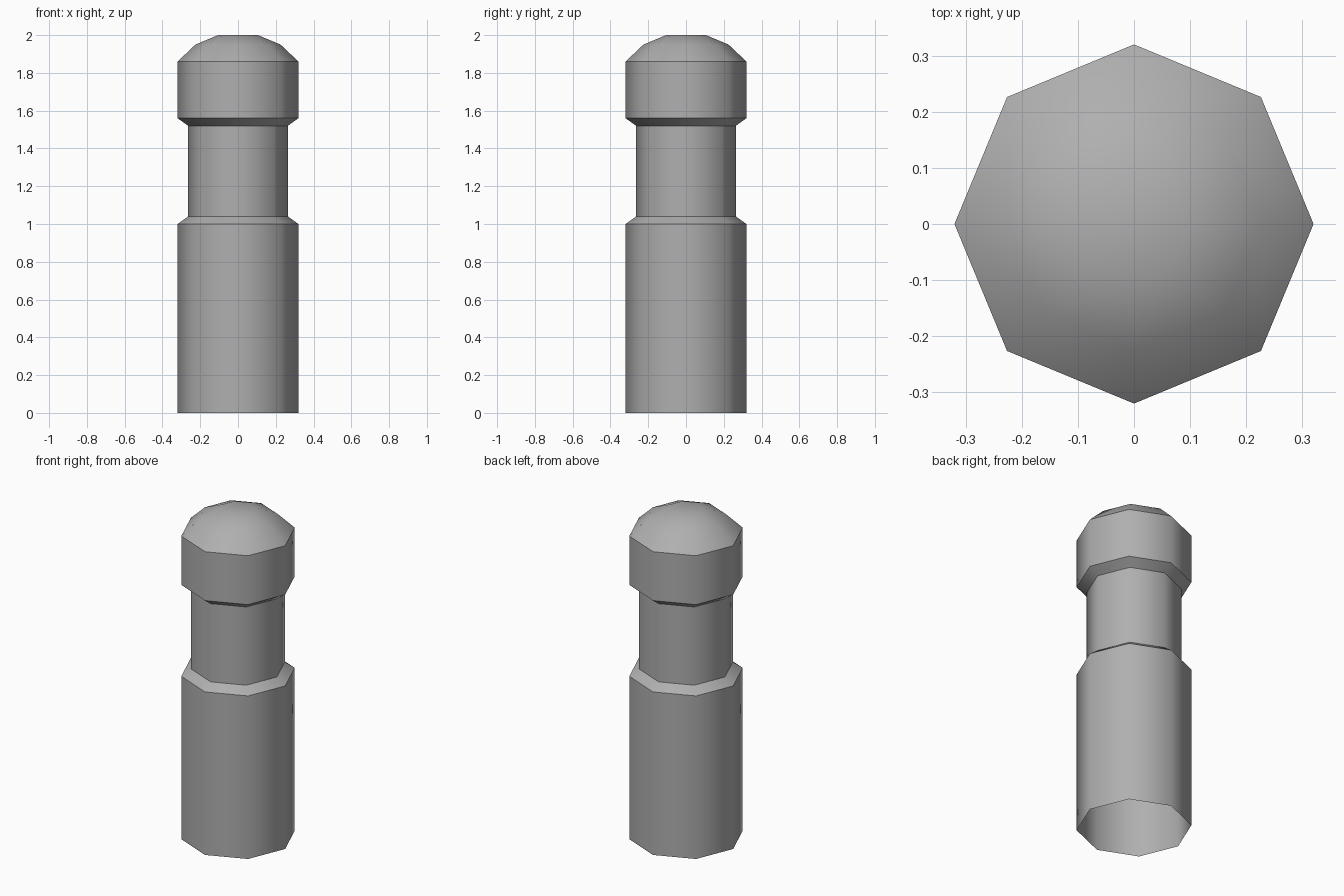
import bpy, bmesh, math

if "Cube" in bpy.data.objects:
    bpy.data.objects.remove(bpy.data.objects["Cube"])

SIDES = 8
# profile: (radius, height, sharp ring)
PROFILE = [(0.32, 0.0, True), (0.32, 1.0, True), (0.264, 1.04, True),
           (0.264, 1.52, True), (0.32, 1.56, True), (0.32, 1.86, True),
           (0.225, 1.95, False), (0.105, 2.0, False)]

bm = bmesh.new()
rings = []
for r, z, sharp in PROFILE:
    rings.append([bm.verts.new((r * math.cos(math.tau * i / SIDES),
                                r * math.sin(math.tau * i / SIDES), z))
                  for i in range(SIDES)])

# side walls, open at the bottom
for low, high in zip(rings, rings[1:]):
    for i in range(SIDES):
        j = (i + 1) % SIDES
        bm.faces.new((low[i], low[j], high[j], high[i]))
# crown of the dome
bm.faces.new(rings[-1])

# smooth shading with crisp collar rings
for f in bm.faces:
    f.smooth = True
for ring, (r, z, sharp) in zip(rings, PROFILE):
    for i in range(SIDES):
        bm.edges.get((ring[i], ring[(i + 1) % SIDES])).smooth = not sharp

mesh = bpy.data.meshes.new("bollard_post")
bm.to_mesh(mesh)
bm.free()

# dark grey finish
grey = bpy.data.materials.new("dark_grey")
grey.diffuse_color = (0.43, 0.43, 0.43, 1)
grey.use_nodes = True
grey.node_tree.nodes["Principled BSDF"].inputs["Base Color"].default_value = grey.diffuse_color
mesh.materials.append(grey)
bpy.context.collection.objects.link(bpy.data.objects.new("bollard_post", mesh))
